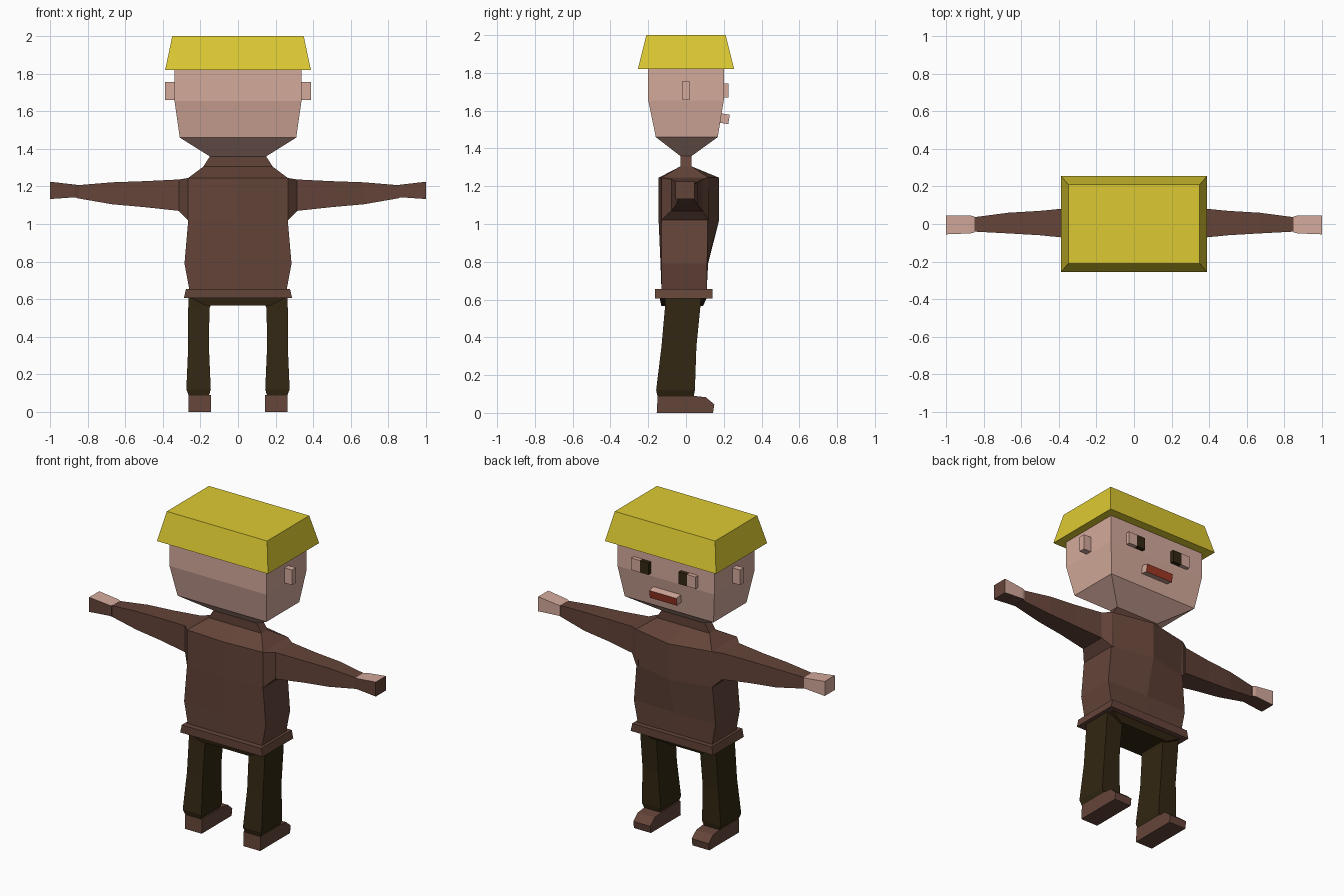
import bpy, bmesh
from mathutils import Vector

if "Cube" in bpy.data.objects:
    bpy.data.objects.remove(bpy.data.objects["Cube"])


def material(name, rgb):
    m = bpy.data.materials.new(name)
    m.diffuse_color = (*rgb, 1)
    m.use_nodes = True
    m.node_tree.nodes["Principled BSDF"].inputs["Base Color"].default_value = m.diffuse_color
    return m


SKIN = material("skin", (0.66, 0.40, 0.33))
HAIR = material("yellow_hair", (0.72, 0.59, 0.032))
WOOL = material("brown_wool", (0.127, 0.058, 0.041))
TROUSER = material("dark_trousers", (0.032, 0.020, 0.006))
LIP = material("red_lip", (0.35, 0.04, 0.018))


def loft(name, rings, mats, rule=None):
    """Skin a series of point rings, cap both ends; rule(normal) picks a material."""
    bm = bmesh.new()
    vs = [[bm.verts.new(p) for p in r] for r in rings]
    n = len(rings[0])
    for a, b in zip(vs, vs[1:]):
        for i in range(n):
            j = (i + 1) % n
            bm.faces.new((a[i], a[j], b[j], b[i]))
    bm.faces.new(vs[0])
    bm.faces.new(vs[-1])
    bmesh.ops.recalc_face_normals(bm, faces=bm.faces)
    bm.normal_update()
    if rule:
        for f in bm.faces:
            f.material_index = rule(f.normal)
    me = bpy.data.meshes.new(name)
    bm.to_mesh(me)
    bm.free()
    for m in mats:
        me.materials.append(m)
    ob = bpy.data.objects.new(name, me)
    bpy.context.collection.objects.link(ob)
    return ob


def rect_z(z, x0, x1, y0, y1):
    return [(x0, y0, z), (x1, y0, z), (x1, y1, z), (x0, y1, z)]


def rect_x(x, y0, y1, z0, z1):
    return [(x, y0, z0), (x, y1, z0), (x, y1, z1), (x, y0, z1)]


def stack(name, rows, mats):
    """Symmetric stack of (z, half width, y back, y face side)."""
    return loft(name, [rect_z(z, -w, w, a, b) for z, w, a, b in rows], mats)


def box(name, x0, x1, y0, y1, z0, z1, mats, rule=None):
    return loft(name, [rect_z(z0, x0, x1, y0, y1), rect_z(z1, x0, x1, y0, y1)], mats, rule)


# Head and hair
stack("head", [(1.36, 0.15, -0.03, 0.03), (1.46, 0.31, -0.16, 0.168),
               (1.655, 0.338, -0.2, 0.2), (1.83, 0.338, -0.2, 0.2)], [SKIN])
stack("hair", [(1.82, 0.388, -0.255, 0.255), (2.0, 0.35, -0.21, 0.21)], [HAIR])

# Mouth: tilted block with a red front
mouth = box("mouth", -0.095, 0.095, -0.022, 0.022, -0.025, 0.025, [SKIN, LIP],
            lambda n: 1 if n.y > 0.5 else 0)
mouth.location = (0, 0.206, 1.557)
mouth.rotation_euler.x = -0.17

# Torso with a ridge down the chest: z, half width, back side, back mid, chest side, chest mid
torso = [(0.63, 0.26, -0.13, -0.13, 0.11, 0.11),
         (0.655, 0.26, -0.13, -0.13, 0.11, 0.11),
         (0.79, 0.285, -0.13, -0.135, 0.112, 0.117),
         (1.02, 0.265, -0.13, -0.145, 0.115, 0.175),
         (1.245, 0.265, -0.13, -0.145, 0.12, 0.175),
         (1.305, 0.185, -0.03, -0.03, 0.03, 0.03),
         (1.36, 0.15, -0.03, -0.03, 0.03, 0.03)]
loft("sweater", [[(-w, b, z), (0, bm_, z), (w, b, z), (w, f, z), (0, fm, z), (-w, f, z)]
                 for z, w, b, bm_, f, fm in torso], [WOOL])
stack("sweater_hem", [(0.605, 0.288, -0.165, 0.14), (0.655, 0.277, -0.165, 0.14)], [WOOL])

# Hips
stack("hips", [(0.565, 0.17, -0.13, 0.09), (0.61, 0.262, -0.14, 0.11)], [TROUSER])

for s, side in ((1, "right"), (-1, "left")):
    # Ear and eye
    box(side + "_ear", *sorted((s * 0.33, s * 0.39)), -0.02, 0.02, 1.66, 1.755, [SKIN])
    box(side + "_eye_outer", *sorted((s * 0.165, s * 0.225)), 0.19, 0.225, 1.67, 1.745, [SKIN])
    box(side + "_pupil", *sorted((s * 0.105, s * 0.165)), 0.19, 0.225, 1.67, 1.745, [TROUSER])

    # Sleeve, from shoulder to wrist
    loft(side + "_sleeve", [rect_x(s * x, *r) for x, *r in (
        (0.25, -0.13, 0.12, 1.02, 1.245), (0.265, -0.13, 0.12, 1.02, 1.245),
        (0.315, -0.078, 0.088, 1.07, 1.237), (0.5, -0.06, 0.07, 1.09, 1.228),
        (0.67, -0.05, 0.06, 1.105, 1.222), (0.86, -0.04, 0.035, 1.138, 1.206))], [WOOL])
    # Hand: skin on top and face side, brown behind and below
    loft(side + "_hand", [rect_x(s * x, *r) for x, *r in (
        (0.85, -0.045, 0.04, 1.14, 1.207), (0.87, -0.05, 0.045, 1.142, 1.21),
        (1.0, -0.055, 0.045, 1.133, 1.225))], [SKIN, WOOL],
        lambda n: 1 if n.y < -0.5 or n.z < -0.5 or n.x > 0.5 else 0)

    # Trouser leg
    loft(side + "_leg", [rect_z(z, s * a, s * b, c, d) for z, a, b, c, d in (
        (0.085, 0.155, 0.262, -0.15, 0.04), (0.12, 0.145, 0.275, -0.158, 0.047),
        (0.35, 0.155, 0.265, -0.13, 0.055), (0.55, 0.152, 0.265, -0.112, 0.075),
        (0.61, 0.13, 0.264, -0.11, 0.08))], [TROUSER])
    # Shoe, extruded side profile
    profile = ((-0.155, 0), (0.143, 0), (0.15, 0.045), (0.105, 0.083), (0.04, 0.09), (-0.15, 0.09))
    loft(side + "_shoe", [[(s * x, y, z) for y, z in profile] for x in (0.145, 0.263)], [WOOL])
